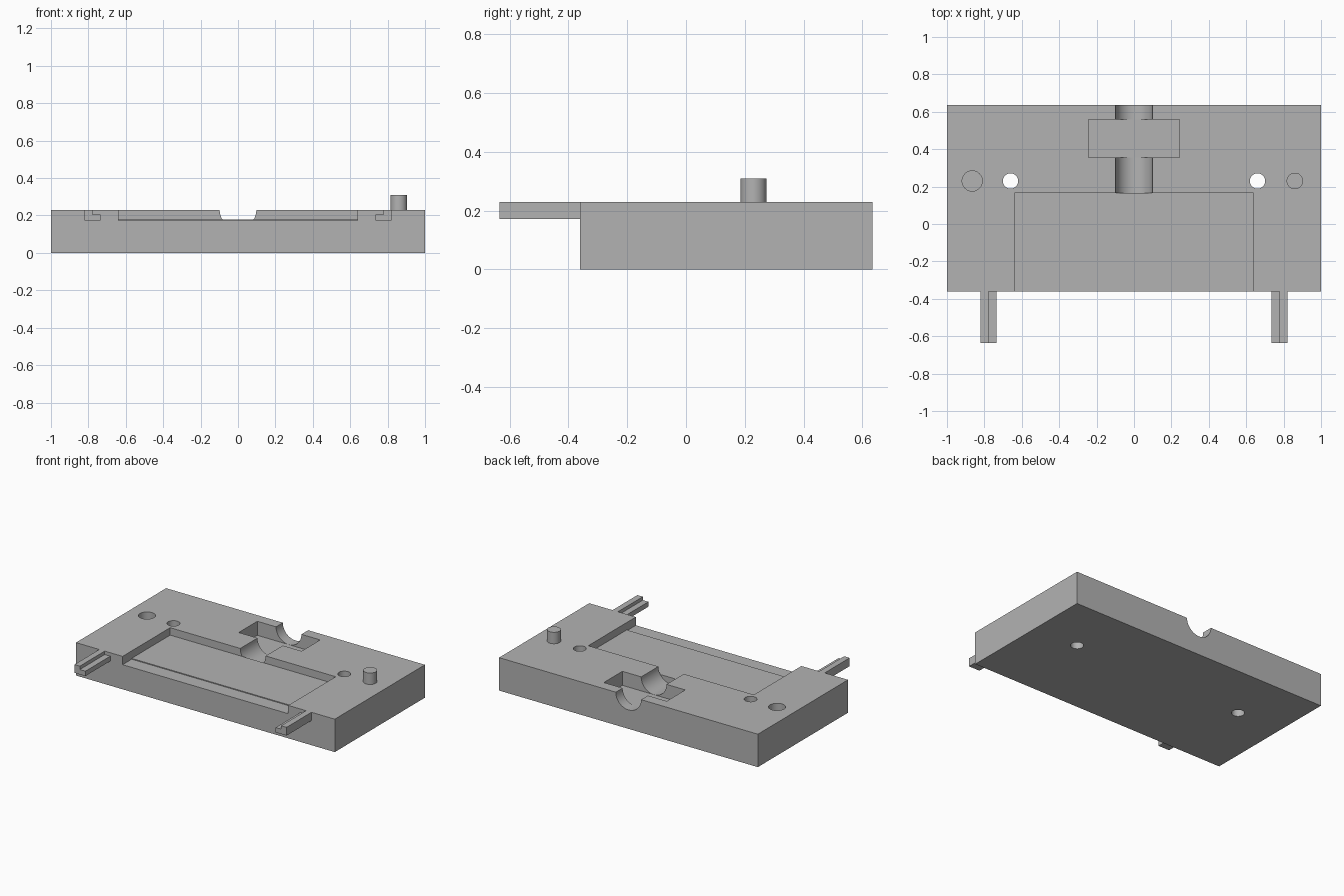
import bpy
import math

if "Cube" in bpy.data.objects:
    bpy.data.objects.remove(bpy.data.objects["Cube"], do_unlink=True)

grey = bpy.data.materials.new("plain grey")
grey.use_nodes = True
colour = (0.45, 0.45, 0.45, 1)
grey.diffuse_color = colour
grey.node_tree.nodes["Principled BSDF"].inputs["Base Color"].default_value = colour

TOP, FRONT, BACK = 0.23, -0.36, 0.635


def finish(obj, name):
    obj.name = name
    obj.data.materials.append(grey)
    return obj


def box(name, x0, x1, y0, y1, z0, z1):
    bpy.ops.mesh.primitive_cube_add(size=1, location=((x0 + x1) / 2, (y0 + y1) / 2, (z0 + z1) / 2))
    obj = bpy.context.object
    obj.scale = (x1 - x0, y1 - y0, z1 - z0)
    bpy.ops.object.transform_apply(location=True, rotation=False, scale=True)
    return finish(obj, name)


def upright(name, x, y, radius, z0, z1):
    bpy.ops.mesh.primitive_cylinder_add(vertices=48, radius=radius, depth=z1 - z0,
                                        location=(x, y, (z0 + z1) / 2))
    return finish(bpy.context.object, name)


def smooth(obj):
    bpy.ops.object.select_all(action="DESELECT")
    obj.select_set(True)
    bpy.context.view_layer.objects.active = obj
    bpy.ops.object.shade_smooth_by_angle(angle=math.radians(30))


# Main block
block = box("base_block", -1, 1, FRONT, BACK, 0, TOP)

# Wide front recess with a slightly lower front strip
cutters = [
    box("recess_cutter", -0.64, 0.64, FRONT - 0.1, 0.165, 0.178, TOP + 0.1),
    box("front_strip_cutter", -0.64, 0.64, FRONT - 0.1, -0.26, 0.172, TOP + 0.1),
    box("pocket_cutter", -0.243, 0.243, 0.355, 0.56, 0.132, TOP + 0.1),
]

# Half-round channel out through the back
bpy.ops.mesh.primitive_cylinder_add(vertices=64, radius=0.098, depth=0.6,
                                    location=(0, 0.165 + 0.3, TOP),
                                    rotation=(math.pi / 2, 0, 0))
cutters.append(finish(bpy.context.object, "channel_cutter"))

# Two through holes and one blind socket
for side in (-1, 1):
    cutters.append(upright("hole_cutter", side * 0.66, 0.23, 0.041, -0.1, TOP + 0.1))
cutters.append(upright("socket_cutter", -0.865, 0.23, 0.054, 0.13, TOP + 0.1))

for cutter in cutters:
    cut = block.modifiers.new(cutter.name, "BOOLEAN")
    cut.operation = "DIFFERENCE"
    cut.solver = "EXACT"
    cut.object = cutter
    bpy.context.view_layer.objects.active = block
    bpy.ops.object.modifier_apply(modifier=cut.name)
    bpy.data.objects.remove(cutter, do_unlink=True)
smooth(block)

# Locating peg
smooth(upright("locating_peg", 0.86, 0.23, 0.044, TOP - 0.01, 0.31))

# Stepped rails, taller on the outer side
profile = [(0.82, TOP), (0.82, 0.172), (0.735, 0.172), (0.735, 0.206), (0.778, 0.206), (0.778, TOP)]
for side, name in ((-1, "right_rail"), (1, "left_rail")):
    n = len(profile)
    verts = [(side * x, y, z) for y in (-0.635, FRONT) for x, z in profile]
    faces = [tuple(range(n)), tuple(range(2 * n - 1, n - 1, -1))]
    faces += [(i, i + n, (i + 1) % n + n, (i + 1) % n) for i in range(n)]
    if side > 0:
        faces = [f[::-1] for f in faces]
    mesh = bpy.data.meshes.new(name)
    mesh.from_pydata(verts, [], faces)
    rail = bpy.data.objects.new(name, mesh)
    bpy.context.collection.objects.link(rail)
    finish(rail, name)
